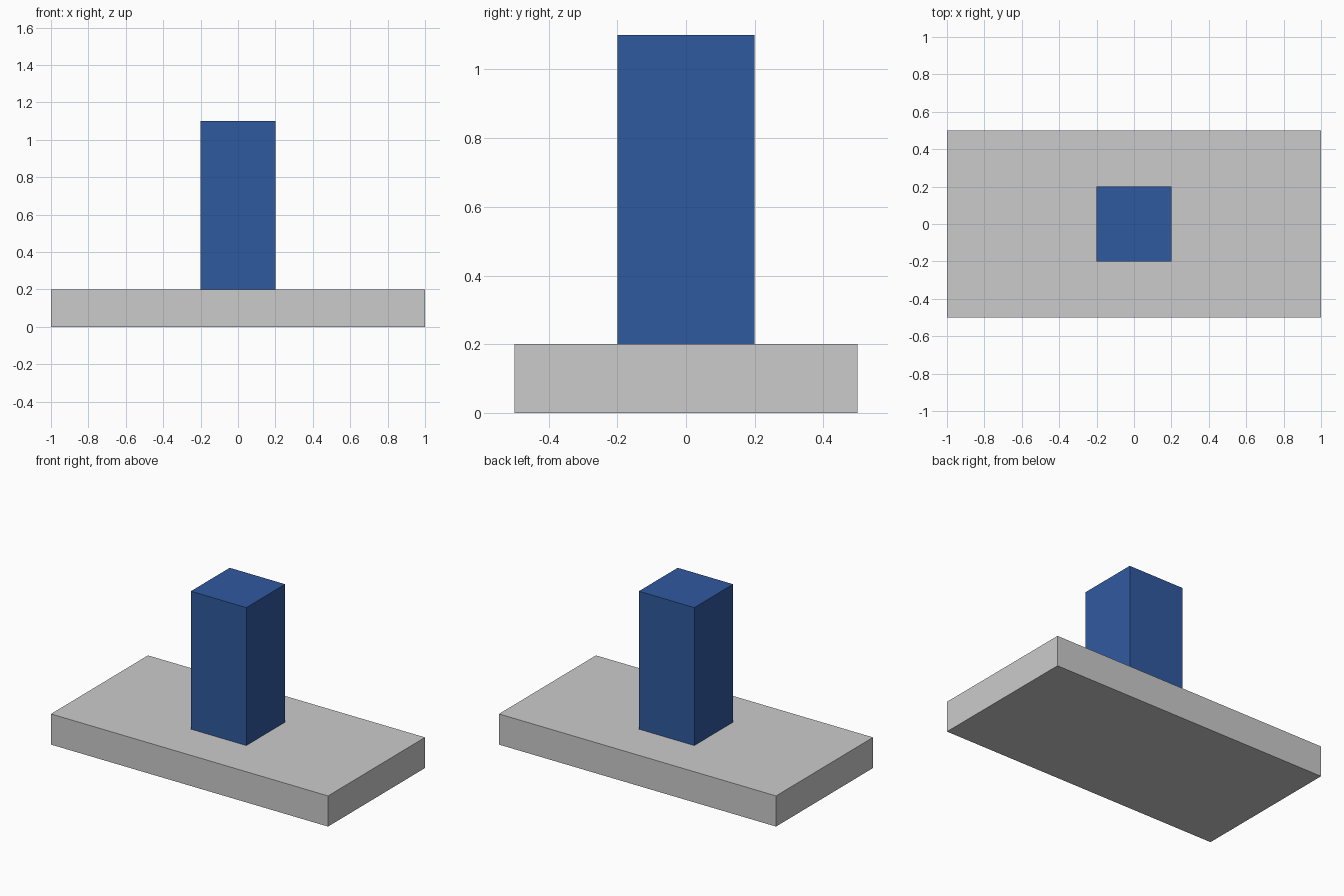
import bpy

if "Cube" in bpy.data.objects:
    bpy.data.objects.remove(bpy.data.objects["Cube"])


def box(name, size, bottom):
    """Flat-shaded box centred on x = y = 0, resting at height bottom."""
    bpy.ops.mesh.primitive_cube_add(size=1, location=(0, 0, bottom + size[2] / 2))
    obj = bpy.context.object
    obj.name = name
    obj.scale = size
    bpy.ops.object.transform_apply(location=False, rotation=False, scale=True)
    return obj


# Flat base slab
box("base", (2.0, 1.0, 0.2), 0.0)

# Blue upright post standing on the base
post = box("post", (0.4, 0.4, 0.9), 0.2)
blue = bpy.data.materials.new("blue")
blue.diffuse_color = (0.03, 0.1, 0.35, 1.0)
blue.use_nodes = True
blue.node_tree.nodes["Principled BSDF"].inputs["Base Color"].default_value = blue.diffuse_color
post.data.materials.append(blue)
